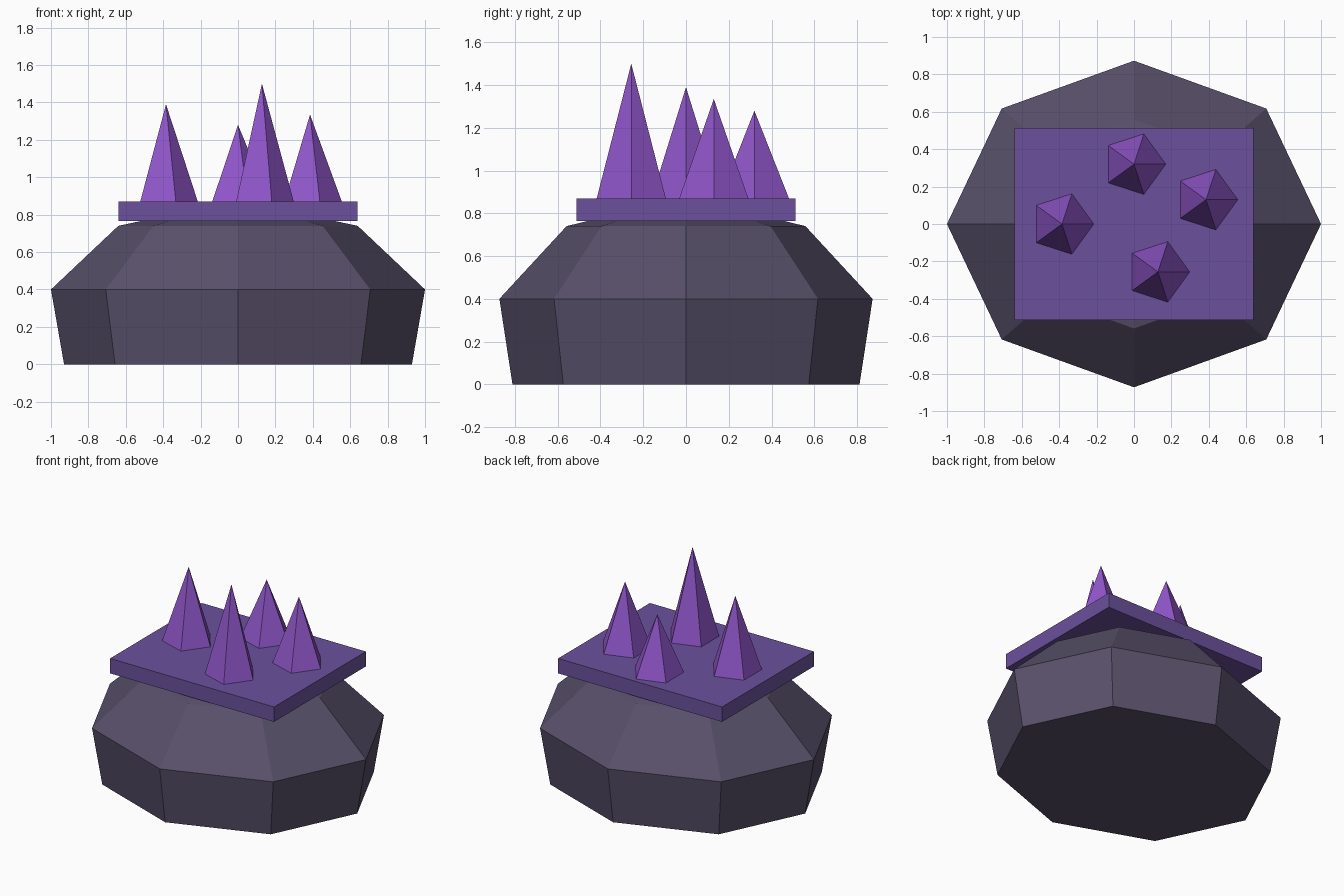
import bpy
import bmesh
from math import cos, sin, tau

if "Cube" in bpy.data.objects:
    bpy.data.objects.remove(bpy.data.objects["Cube"], do_unlink=True)


def srgb(r, g, b):
    return tuple(((c / 255 + 0.055) / 1.055) ** 2.4 for c in (r, g, b)) + (1.0,)


def material(name, colour):
    mat = bpy.data.materials.new(name)
    mat.use_nodes = True
    mat.diffuse_color = colour
    bsdf = mat.node_tree.nodes["Principled BSDF"]
    bsdf.inputs["Base Color"].default_value = colour
    bsdf.inputs["Roughness"].default_value = 0.9
    return mat


def finish(bm, name, mat):
    bmesh.ops.recalc_face_normals(bm, faces=bm.faces)
    mesh = bpy.data.meshes.new(name)
    bm.to_mesh(mesh)
    bm.free()
    mesh.materials.append(mat)
    obj = bpy.data.objects.new(name, mesh)
    bpy.context.collection.objects.link(obj)
    return obj


def stacked_rings(name, profile, sides, depth, mat):
    """Loft (radius, height) rings, squashed in y by depth, capped at both ends."""
    bm = bmesh.new()
    rings = [[bm.verts.new((r * cos(tau * i / sides), r * depth * sin(tau * i / sides), z))
              for i in range(sides)] for r, z in profile]
    for low, high in zip(rings, rings[1:]):
        for i in range(sides):
            j = (i + 1) % sides
            bm.faces.new((low[i], low[j], high[j], high[i]))
    bm.faces.new(rings[0][::-1])
    bm.faces.new(rings[-1])
    return finish(bm, name, mat)


stone = material("dark stone", srgb(88, 80, 106))
slab_purple = material("slab purple", srgb(107, 81, 156))
crystal = material("crystal violet", srgb(144, 86, 202))

# Faceted rock base
stacked_rings("rock_base", [(0.93, 0), (1, 0.4), (0.64, 0.74), (0.5, 0.77)], 8, 0.873, stone)

# Flat slab on the rock
bm = bmesh.new()
bmesh.ops.create_cube(bm, size=1)
bmesh.ops.scale(bm, vec=(1.28, 1.024, 0.105), verts=bm.verts)
bmesh.ops.translate(bm, vec=(0, 0, 0.8175), verts=bm.verts)
finish(bm, "slab", slab_purple)

# Five-sided crystal spikes: x, y, tip height
spikes = {
    "left_spike": (0.385, 0.13, 1.335),
    "right_spike": (-0.385, 0, 1.39),
    "front_spike": (0.128, -0.256, 1.5),
    "back_spike": (0, 0.32, 1.28),
}
slab_top = 0.87
for name, (x, y, tip) in spikes.items():
    bm = bmesh.new()
    apex = bm.verts.new((0, 0, tip - slab_top))
    ring = [bm.verts.new((0.17 * cos(tau * i / 5), 0.17 * sin(tau * i / 5), 0)) for i in range(5)]
    for i in range(5):
        bm.faces.new((ring[i], ring[(i + 1) % 5], apex))
    bm.faces.new(ring[::-1])
    finish(bm, name, crystal).location = (x, y, slab_top)
